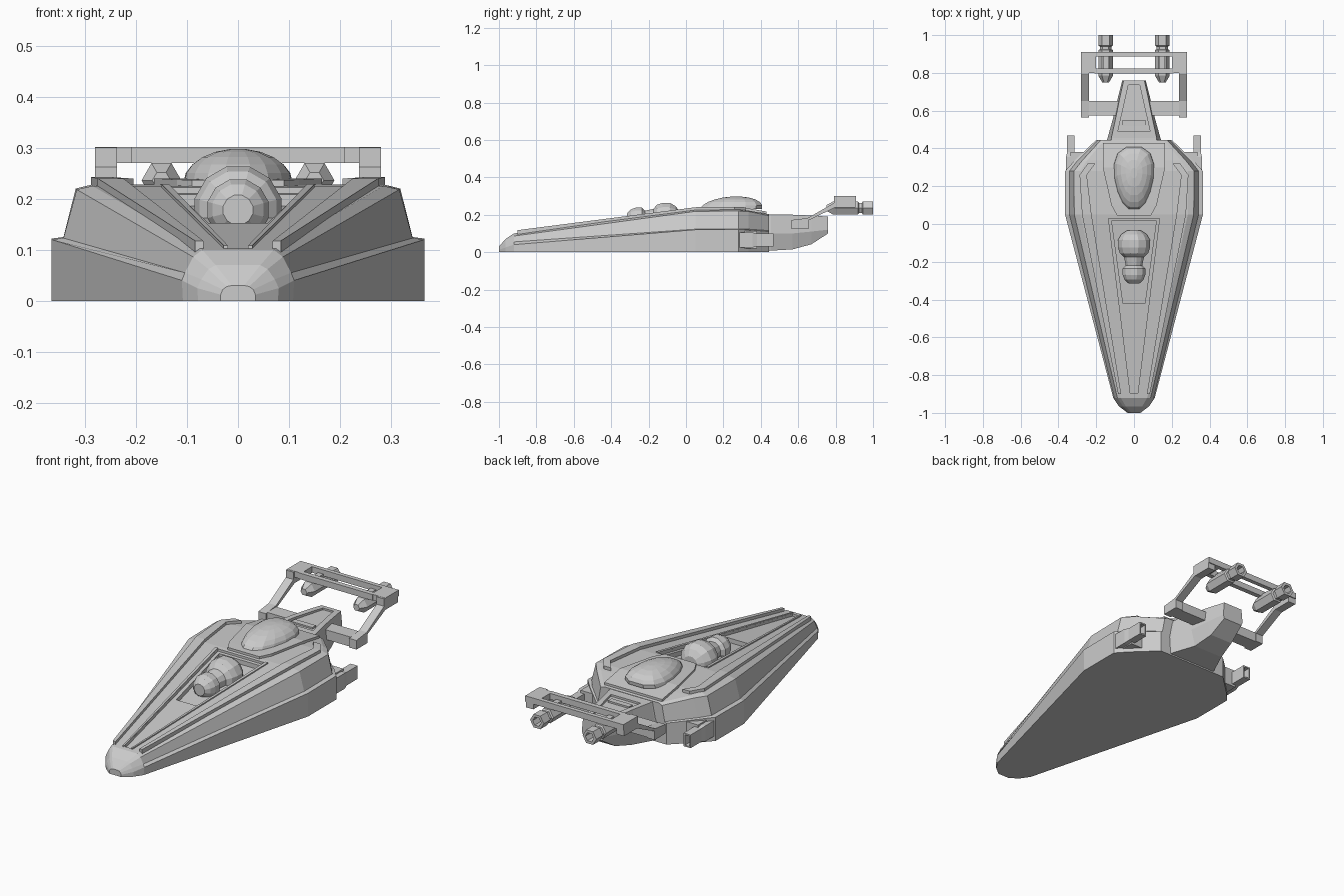
import bpy, bmesh, math
from mathutils import Vector, Matrix

if "Cube" in bpy.data.objects:
    bpy.data.objects.remove(bpy.data.objects["Cube"])


def make(name, verts, faces, mirror=False):
    me = bpy.data.meshes.new(name)
    me.from_pydata([tuple(v) for v in verts], [], faces)
    bm = bmesh.new()
    bm.from_mesh(me)
    bmesh.ops.recalc_face_normals(bm, faces=bm.faces)
    bm.to_mesh(me)
    bm.free()
    ob = bpy.data.objects.new(name, me)
    bpy.context.collection.objects.link(ob)
    if mirror:
        ob.modifiers.new("mirror", 'MIRROR')
    return ob


def skin(name, rings, mirror=False):
    """Join closed rings of equal length and cap both ends."""
    n = len(rings[0])
    verts = [v for r in rings for v in r]
    faces = [(k*n+i, k*n+(i+1) % n, (k+1)*n+(i+1) % n, (k+1)*n+i)
             for k in range(len(rings)-1) for i in range(n)]
    faces += [tuple(range(n)), tuple(range(len(verts)-n, len(verts)))]
    return make(name, verts, faces, mirror)


def loft(name, sections):
    """Sections are (y, right-hand half profile from bottom to top)."""
    return skin(name, [[(x, y, z) for x, z in p] + [(-x, y, z) for x, z in reversed(p)]
                       for y, p in sections])


def box(name, x0, x1, y0, y1, z0, z1, mirror=False):
    return skin(name, [[(x0, y, z0), (x1, y, z0), (x1, y, z1), (x0, y, z1)] for y in (y0, y1)], mirror)


def lathe(name, profile, x, z, sides, mirror=False, turn=0.0):
    """Profile of (y, radius) turned about a lengthwise axis."""
    return skin(name, [[(x + r*math.cos(turn + i*math.tau/sides), y,
                         z + r*math.sin(turn + i*math.tau/sides)) for i in range(sides)]
                       for y, r in profile], mirror)


def deck(y):
    pts = [(-1, .09), (-.92, .10), (.05, .225), (.3, .228), (.46, .20)]
    for (a, za), (b, zb) in zip(pts, pts[1:]):
        if y <= b:
            return za + (zb-za)*(y-a)/(b-a)
    return .2


def rail(name, path, lo, hi):
    """Strip following the deck; path of (y, inner x, outer x)."""
    return skin(name, [[(a, y, deck(y)+lo), (b, y, deck(y)+lo), (b, y, deck(y)+hi), (a, y, deck(y)+hi)]
                       for y, a, b in path], True)


def wedge(name, ends, lo, hi):
    """Tapered block across the centre line, following the deck slope."""
    return loft(name, [(y, [(w, deck(y)+lo), (w, deck(y)+hi)]) for y, w in ends])


def cut(target, cutter):
    m = target.modifiers.new("cut", 'BOOLEAN')
    m.object, m.operation, m.solver = cutter, 'DIFFERENCE', 'EXACT'
    bpy.context.view_layer.objects.active = target
    bpy.ops.object.modifier_apply(modifier="cut")
    bpy.data.objects.remove(cutter)


# main hull with ledge along the lower wall and a sunken centre channel
hull = loft("hull", [
    (-.92, [(.108, 0), (.11, .04), (.104, .055), (.088, .086), (.07, .10)]),
    (.05, [(.365, 0), (.365, .12), (.342, .123), (.316, .218), (.285, .225)]),
    (.28, [(.365, 0), (.365, .122), (.342, .125), (.318, .22), (.285, .228)]),
    (.335, [(.315, 0), (.315, .12), (.30, .123), (.275, .217), (.25, .222)]),
    (.445, [(.20, 0), (.20, .11), (.19, .115), (.175, .195), (.155, .203)]),
])
cut(hull, wedge("channel_cutter", [(-.895, .02), (.03, .135)], -.012, .05))
cut(hull, wedge("pit_cutter", [(-.42, .058), (.015, .118)], -.035, .05))

# rounded nose cap
loft("nose", [
    (-1.0, [(.034, 0), (.034, .012), (.03, .022), (.022, .028), (.012, .03)]),
    (-.965, [(.078, 0), (.08, .025), (.072, .042), (.058, .062), (.044, .07)]),
    (-.92, [(.108, 0), (.11, .04), (.104, .055), (.088, .086), (.07, .10)])])

# raised deck strips
rail("outer_rail", [(-.9, .068, .084), (.05, .225, .275), (.26, .25, .288), (.32, .205, .245)], -.01, .015)
rail("inner_rail", [(-.9, .02, .028), (.03, .135, .15)], -.012, .006)

# cockpit surround and canopy
wedge("cockpit_surround", [(.045, .09), (.1, .12), (.3, .165), (.43, .165)], -.02, .012)
rings = []
for k in range(6):
    t = k/5*math.pi/2*.9
    ring = []
    for i in range(14):
        a = i*math.tau/14
        y = math.sin(a)*math.cos(t)
        w = (.105+.025*y)
        px = w*math.copysign(abs(math.cos(a))**.75, math.cos(a))*math.cos(t)
        ring.append((px, .24+.03*math.sin(t)+.17*y, .232+.066*math.sin(t)))
    rings.append(ring)
skin("canopy", rings)

# round pod lying in the deck pit
lathe("deck_pod", [(-.315, .03), (-.295, .052), (-.27, .062), (-.235, .062), (-.22, .045), (-.175, .055),
                   (-.155, .078), (-.125, .088), (-.085, .088), (-.055, .07), (-.035, .04)],
      0, .178, 12, turn=math.pi/12)

# tail block with sunken top panel
tail = loft("tail", [
    (.40, [(.15, .005), (.16, .10), (.12, .205)]),
    (.455, [(.135, .008), (.14, .10), (.125, .185), (.11, .20)][:2] + [(.12, .20)]),
    (.57, [(.085, .015), (.108, .10), (.095, .20)]),
    (.67, [(.065, .042), (.085, .11), (.075, .196)]),
    (.76, [(.055, .10), (.062, .12), (.055, .19)])])
cut(tail, loft("panel_cutter", [(.49, [(.085, .19), (.085, .25)]), (.735, [(.03, .183), (.03, .25)])]))
box("tail_panel_block", -.06, .06, .52, .55, .18, .197)

# rear frame: feet, sloping arms, slotted crossbar
box("frame_foot", .06, .24, .575, .65, .125, .175, True)
skin("frame_arm", [[(x, .565, .125), (x, .655, .125), (x, .655, .17), (x, .80, .24), (x, .905, .24),
                    (x, .905, .30), (x, .79, .30), (x, .79, .262), (x, .65, .182), (x, .565, .172)]
                   for x in (.237, .28)], True)
box("crossbar_end", .2, .28, .80, .91, .27, .301, True)
box("crossbar_front", -.21, .21, .797, .822, .27, .301)
box("crossbar_rear", -.21, .21, .888, .91, .27, .301)

# twin hexagonal engines with hollow rear ends
lathe("engine", [(.75, .018), (.785, .039), (.92, .039), (.925, .031), (.94, .031), (.945, .039),
                 (1.0, .039), (1.0, .024), (.95, .022)], .15, .236, 6, True)
box("engine_mount", .135, .165, .80, .90, .255, .28, True)

# side thrusters: hull housing plus hollow square nozzle
box("thruster_housing", .24, .335, .27, .38, .02, .112, True)
rings = []
for y, d in ((.28, 0), (.355, 0), (.38, .006), (.468, .006), (.468, .013), (.41, .013)):
    rings.append([(.308+d, y, .025+d), (.36-d, y, .025+d), (.36-d, y, .105-d), (.308+d, y, .105-d)])
skin("thruster_nozzle", rings, True)
